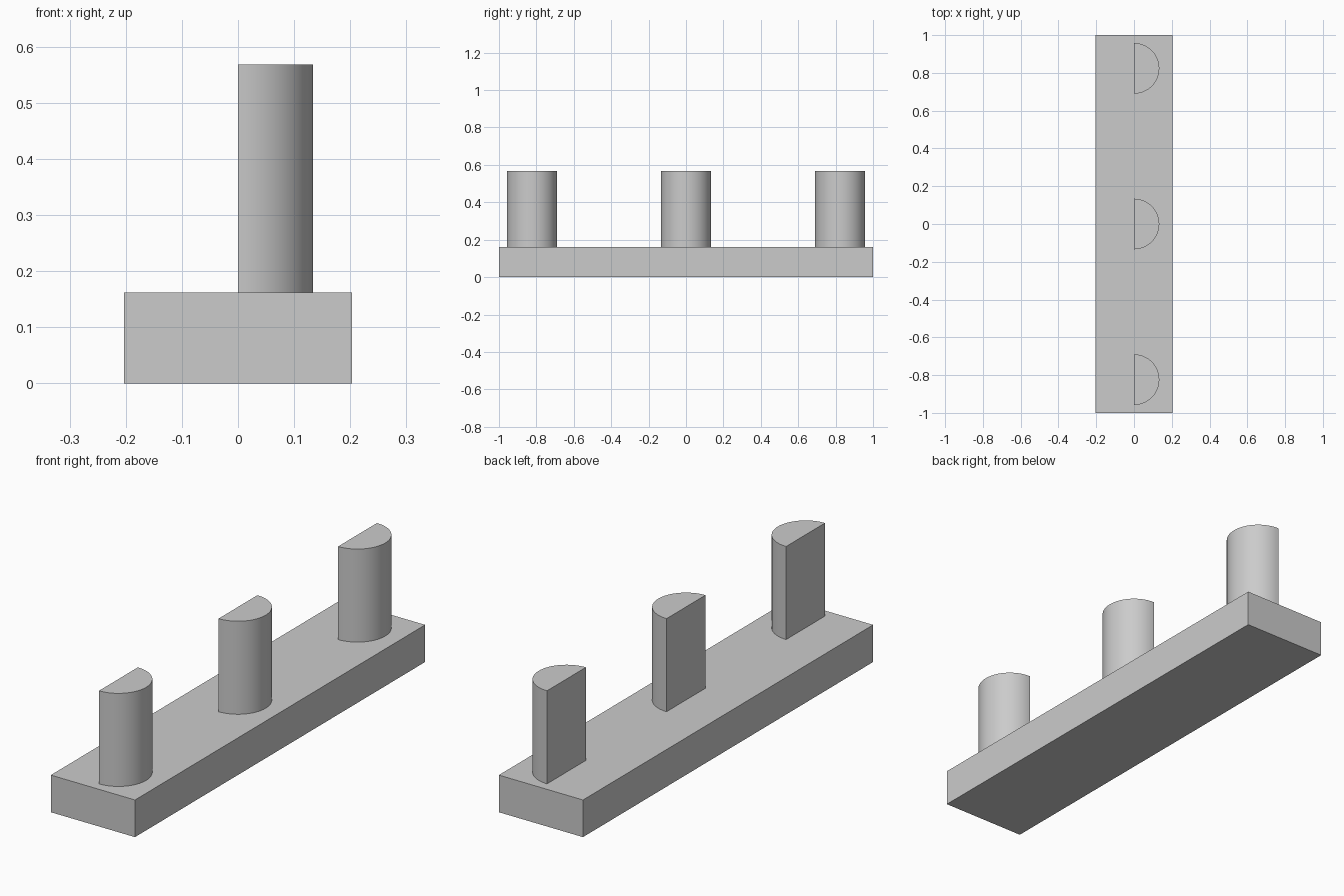
import bpy, bmesh, math

if "Cube" in bpy.data.objects:
    bpy.data.objects.remove(bpy.data.objects["Cube"])

grey = bpy.data.materials.new("plain grey")
grey.diffuse_color = (0.6, 0.6, 0.6, 1)
grey.use_nodes = True
grey.node_tree.nodes["Principled BSDF"].inputs["Base Color"].default_value = grey.diffuse_color

BASE_TOP, PEG_TOP = 0.162, 0.568
RADIUS, SEGMENTS = 0.134, 32


def extrude_profile(name, points, z0, z1):
    """Closed prism from a flat outline."""
    bm = bmesh.new()
    face = bm.faces.new([bm.verts.new((x, y, z0)) for x, y in points])
    top = bmesh.ops.extrude_face_region(bm, geom=[face])["geom"]
    for v in top:
        if isinstance(v, bmesh.types.BMVert):
            v.co.z = z1
    bmesh.ops.recalc_face_normals(bm, faces=bm.faces)
    mesh = bpy.data.meshes.new(name)
    bm.to_mesh(mesh)
    bm.free()
    mesh.materials.append(grey)
    obj = bpy.data.objects.new(name, mesh)
    bpy.context.collection.objects.link(obj)
    return obj


# Long base bar
extrude_profile("base", [(-0.203, -1), (0.203, -1), (0.203, 1), (-0.203, 1)], 0, BASE_TOP)

# Three half-round pegs, flat side on the centre line facing -x
angles = [math.pi * (i / SEGMENTS - 0.5) for i in range(SEGMENTS + 1)]
half_round = [(RADIUS * math.cos(a), RADIUS * math.sin(a)) for a in angles]
for name, y in (("front_peg", -0.824), ("middle_peg", 0), ("back_peg", 0.824)):
    peg = extrude_profile(name, half_round, BASE_TOP, PEG_TOP)
    peg.location.y = y
    bpy.ops.object.select_all(action="DESELECT")
    peg.select_set(True)
    bpy.context.view_layer.objects.active = peg
    bpy.ops.object.shade_smooth_by_angle(angle=math.radians(30))
